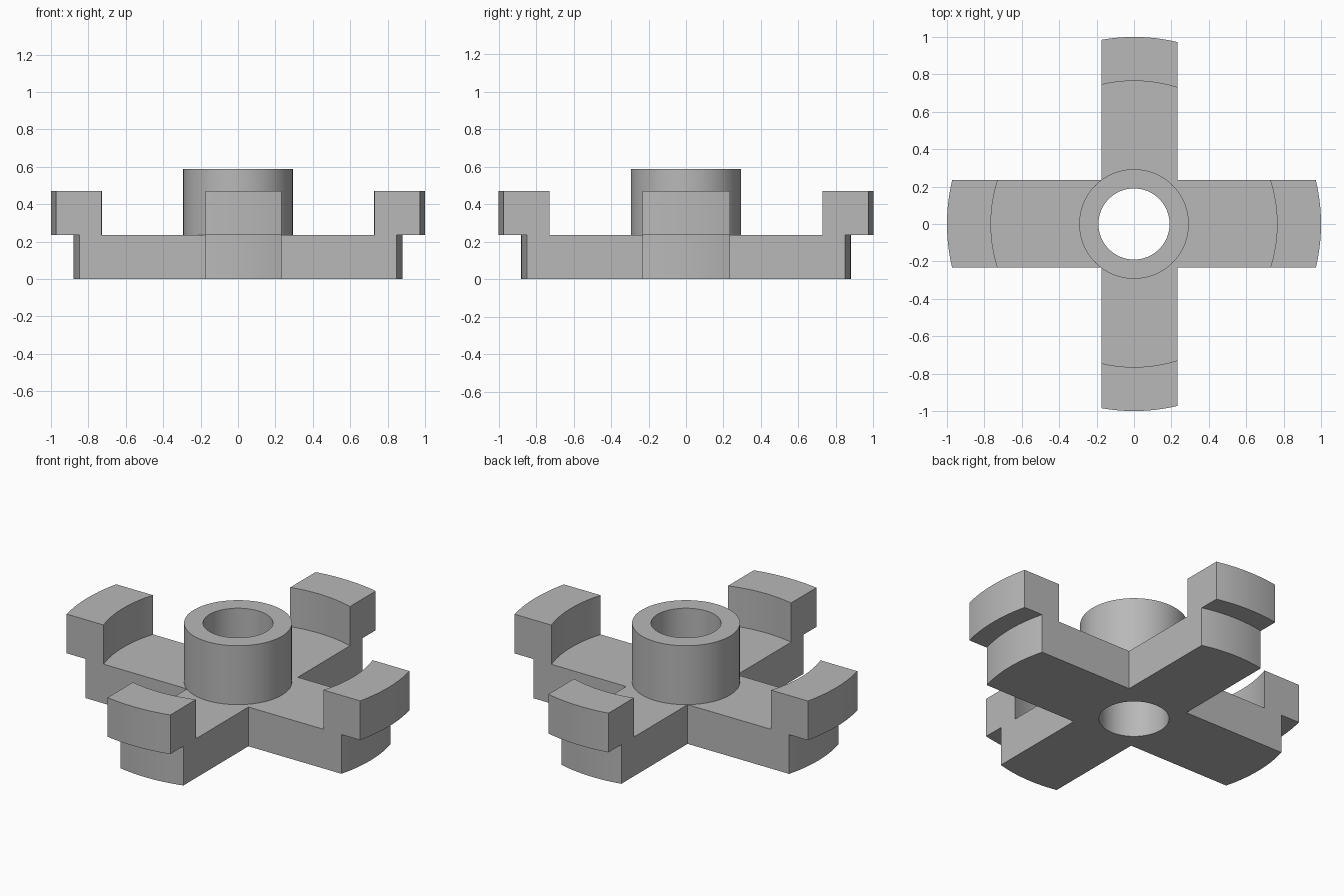
import bpy
import bmesh
import math

cube = bpy.data.objects.get("Cube")
if cube:
    bpy.data.objects.remove(cube, do_unlink=True)

grey = bpy.data.materials.new("grey_metal")
grey.use_nodes = True
COLOUR = (0.48, 0.48, 0.48, 1)
grey.diffuse_color = COLOUR
grey.node_tree.nodes["Principled BSDF"].inputs["Base Color"].default_value = COLOUR

# Main sizes
ARM_TOP, JAW_TOP, HUB_TOP = 0.235, 0.47, 0.588
ARM_R, JAW_IN, JAW_OUT = 0.88, 0.765, 1.0
HUB_R, BORE_R = 0.293, 0.19
LEFT, RIGHT, FRONT, BACK = -0.175, 0.232, -0.233, 0.235


def circle(radius, count=96):
    steps = [2 * math.pi * i / count for i in range(count)]
    return [(radius * math.cos(a), radius * math.sin(a)) for a in steps]


def arc(radius, start, end, count=14):
    """Points on a circle about the hub axis, between two angles."""
    return [(radius * math.cos(start + (end - start) * i / count),
             radius * math.sin(start + (end - start) * i / count))
            for i in range(count + 1)]


def arm_arc(radius, turn, low, high):
    """Arc across an arm, between its side offsets, anticlockwise."""
    middle = turn * math.pi / 2
    return arc(radius, middle + math.asin(low / radius),
               middle + math.asin(high / radius))


def prism(name, loops, bottom, top):
    """Solid from an outline and optional holes."""
    bm = bmesh.new()
    edges = []
    for loop in loops:
        verts = [bm.verts.new((x, y, bottom)) for x, y in loop]
        edges += [bm.edges.new((v, verts[i - 1])) for i, v in enumerate(verts)]
    bmesh.ops.triangle_fill(bm, edges=edges, use_beauty=True, normal=(0, 0, 1))
    result = bmesh.ops.extrude_face_region(bm, geom=bm.faces[:])
    moved = [g for g in result["geom"] if isinstance(g, bmesh.types.BMVert)]
    bmesh.ops.translate(bm, verts=moved, vec=(0, 0, top - bottom))
    bmesh.ops.recalc_face_normals(bm, faces=bm.faces[:])
    mesh = bpy.data.meshes.new(name)
    bm.to_mesh(mesh)
    bm.free()
    mesh.materials.append(grey)
    obj = bpy.data.objects.new(name, mesh)
    bpy.context.collection.objects.link(obj)
    return obj


# Each arm: name, quarter turn, side offsets, inner corner that follows it
arms = [
    ("left", 0, FRONT, BACK, (RIGHT, BACK)),
    ("back", 1, -RIGHT, -LEFT, (LEFT, BACK)),
    ("right", 2, -BACK, -FRONT, (LEFT, FRONT)),
    ("front", 3, LEFT, RIGHT, (RIGHT, FRONT)),
]

# Cross-shaped base with the bore, and a raised jaw on each arm
parts = []
outline = []
for name, turn, low, high, corner in arms:
    outline += arm_arc(ARM_R, turn, low, high) + [corner]
    jaw = (arm_arc(JAW_OUT, turn, low, high)
           + arm_arc(JAW_IN, turn, low, high)[::-1])
    parts.append(prism(name + "_jaw", [jaw], ARM_TOP, JAW_TOP))
parts.append(prism("cross_base", [outline, circle(BORE_R)], 0, ARM_TOP))

# Central hub tube
parts.append(prism("hub", [circle(HUB_R), circle(BORE_R)], ARM_TOP, HUB_TOP))

# Smooth curved walls, crisp edges
bpy.ops.object.select_all(action='DESELECT')
for part in parts:
    part.select_set(True)
bpy.context.view_layer.objects.active = parts[0]
bpy.ops.object.shade_smooth_by_angle(angle=math.radians(30))
